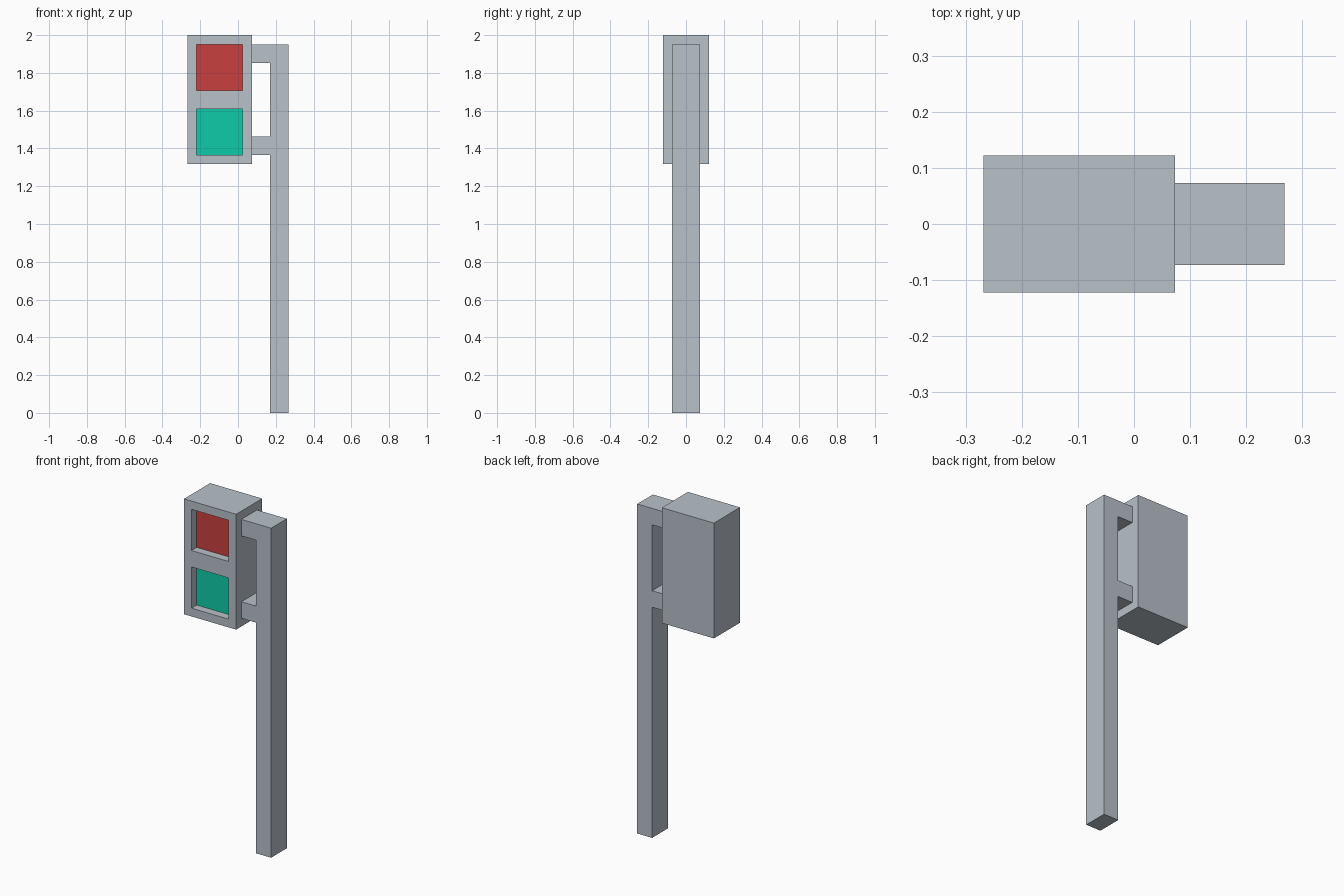
import bpy, bmesh
from mathutils import Vector, Matrix

if "Cube" in bpy.data.objects:
    bpy.data.objects.remove(bpy.data.objects["Cube"])

U = 2 / 41  # the model sits on a regular grid of this step


def lin(c):
    c /= 255
    return c / 12.92 if c <= 0.04045 else ((c + 0.055) / 1.055) ** 2.4


def material(name, rgb):
    m = bpy.data.materials.new(name)
    m.diffuse_color = (*[lin(c) for c in rgb], 1)
    m.use_nodes = True
    m.node_tree.nodes["Principled BSDF"].inputs["Base Color"].default_value = m.diffuse_color
    return m


grey = material("grey_metal", (184, 193, 201))
red = material("red_light", (201, 64, 64))
green = material("green_light", (14, 203, 168))


def finish(name, bm, mats):
    bmesh.ops.recalc_face_normals(bm, faces=bm.faces)
    me = bpy.data.meshes.new(name)
    bm.to_mesh(me)
    bm.free()
    for m in mats:
        me.materials.append(m)
    ob = bpy.data.objects.new(name, me)
    bpy.context.collection.objects.link(ob)


# Signal housing: box split at mid height, each front half inset and sunk
bm = bmesh.new()
bmesh.ops.create_cube(bm, size=1, matrix=Matrix.Translation((-2 * U, 0, 34 * U))
                      @ Matrix.Diagonal((7 * U, 5 * U, 14 * U, 1)))
bmesh.ops.bisect_plane(bm, geom=bm.verts[:] + bm.edges[:] + bm.faces[:],
                       plane_co=(0, 0, 34 * U), plane_no=(0, 0, 1))
bm.normal_update()
fronts = [f for f in bm.faces if f.normal.y < -0.9]
bmesh.ops.inset_individual(bm, faces=fronts, thickness=U, use_even_offset=True)
lights = bmesh.ops.extrude_discrete_faces(bm, faces=fronts)["faces"]
for f in lights:
    f.material_index = 1 if f.calc_center_median().z > 34 * U else 2
    bmesh.ops.translate(bm, verts=f.verts[:], vec=(0, U, 0))
finish("signal_housing", bm, [grey, red, green])

# Post with two bracket arms: one side profile extruded through its depth
profile = [(3.5, 0), (5.5, 0), (5.5, 40), (1.5, 40), (1.5, 38), (3.5, 38),
           (3.5, 30), (1.5, 30), (1.5, 28), (3.5, 28)]
bm = bmesh.new()
face = bm.faces.new([bm.verts.new((x * U, -1.5 * U, z * U)) for x, z in profile])
ext = bmesh.ops.extrude_face_region(bm, geom=[face], use_keep_orig=True)["geom"]
bmesh.ops.translate(bm, vec=Vector((0, 3 * U, 0)),
                    verts=[g for g in ext if isinstance(g, bmesh.types.BMVert)])
finish("post_with_arms", bm, [grey])
